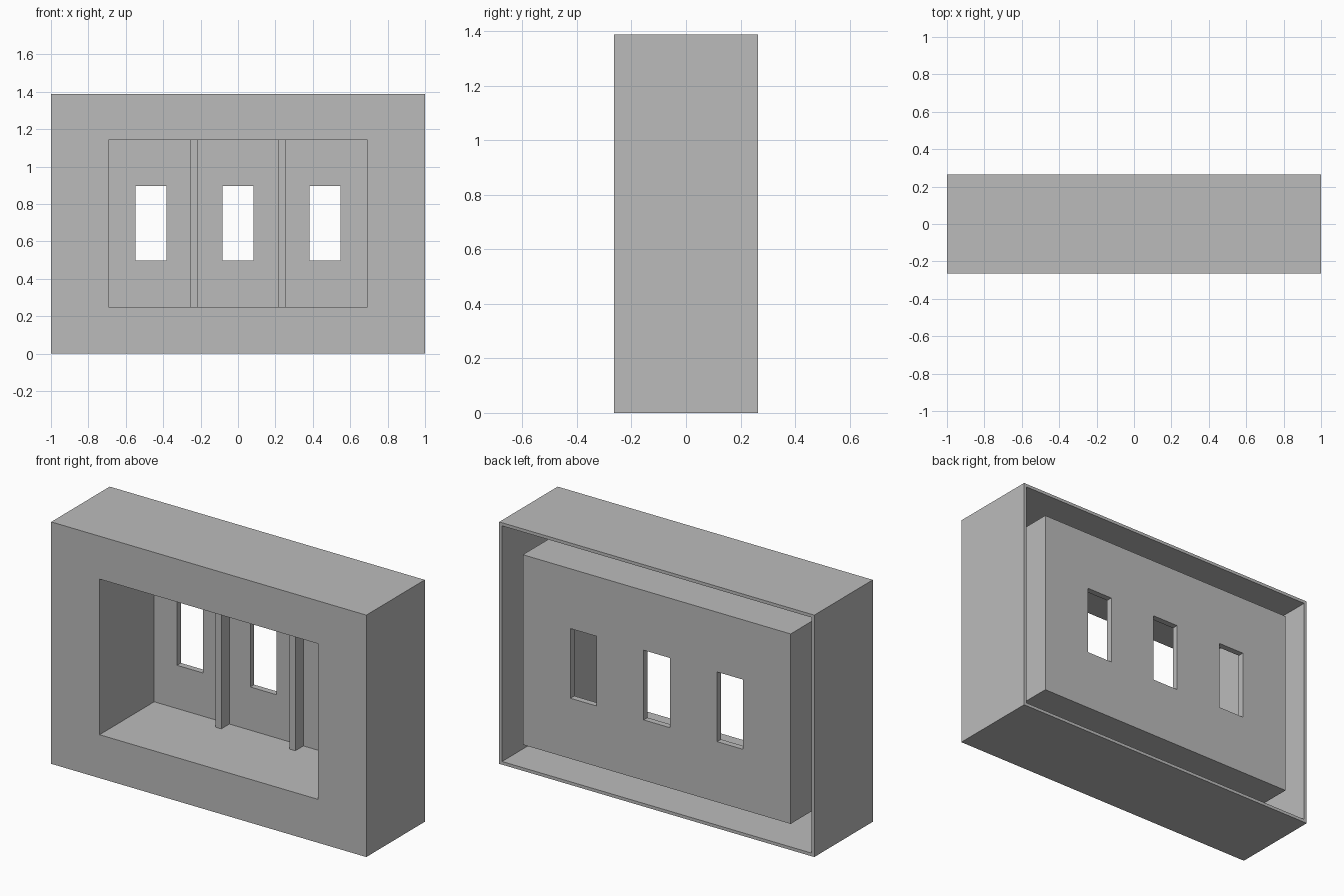
import bpy
import bmesh
import math
from mathutils import Vector

cube = bpy.data.objects.get("Cube")
if cube:
    bpy.data.objects.remove(cube, do_unlink=True)

# Single plain grey
grey = bpy.data.materials.new("plain_grey")
grey.use_nodes = True
colour = (0.5, 0.5, 0.5, 1)
grey.diffuse_color = colour
grey.node_tree.nodes["Principled BSDF"].inputs["Base Color"].default_value = colour

FRONT, BACK, HEIGHT = -0.265, 0.265, 1.388
PANEL_BACK = FRONT + 0.02      # rear of the thin front panel
WALL_FRONT = 0.23              # inner face of the niche back wall
OPEN_X, OPEN_LOW, OPEN_HIGH = 0.693, 0.249, 1.142


def panel(name, xs, zs, holes, y0, y1):
    """Upright slab cut into a grid, with some grid cells left open."""
    bm = bmesh.new()
    grid = [[bm.verts.new((x, y0, z)) for z in zs] for x in xs]
    for i in range(len(xs) - 1):
        for j in range(len(zs) - 1):
            if (i, j) not in holes:
                bm.faces.new((grid[i][j], grid[i + 1][j],
                              grid[i + 1][j + 1], grid[i][j + 1]))
    front = bm.faces[:]
    geo = bmesh.ops.extrude_face_region(bm, geom=front, use_keep_orig=True)["geom"]
    bmesh.ops.translate(bm, vec=Vector((0, y1 - y0, 0)),
                        verts=[g for g in geo if isinstance(g, bmesh.types.BMVert)])
    bmesh.ops.recalc_face_normals(bm, faces=bm.faces)
    # Merge flat grid cells, keeping the real corners
    bmesh.ops.dissolve_limit(bm, angle_limit=math.radians(1),
                             verts=bm.verts, edges=bm.edges)
    mesh = bpy.data.meshes.new(name)
    bm.to_mesh(mesh)
    bm.free()
    mesh.materials.append(grey)
    obj = bpy.data.objects.new(name, mesh)
    bpy.context.collection.objects.link(obj)
    return obj


def ring(name, outer, inner, y0, y1):
    """Rectangular frame; outer and inner are (half width, low, high)."""
    (ox, ol, oh), (ix, il, ih) = outer, inner
    return panel(name, (-ox, -ix, ix, ox), (ol, il, ih, oh), {(1, 1)}, y0, y1)


opening = (OPEN_X, OPEN_LOW, OPEN_HIGH)
outside = (1, 0, HEIGHT)

# Front face with its large opening, and the thin casing open at the back
ring("front_panel", outside, opening, FRONT, PANEL_BACK)
ring("outer_casing", outside, (0.982, 0.018, HEIGHT - 0.018), PANEL_BACK, BACK)

# Thick-walled niche behind the opening
ring("niche_walls", (0.85, 0.15, 1.24), opening, PANEL_BACK, WALL_FRONT)

# Niche back wall with three windows
panel("niche_back_wall",
      (-0.85, -0.548, -0.383, -0.083, 0.083, 0.383, 0.548, 0.85),
      (0.15, 0.497, 0.897, 1.24),
      {(1, 1), (3, 1), (5, 1)}, WALL_FRONT, BACK)

# Two upright posts between the windows
for side, x in (("right", -0.235), ("left", 0.235)):
    panel(side + "_post", (x - 0.019, x + 0.019), (OPEN_LOW, OPEN_HIGH),
          set(), 0.157, WALL_FRONT)
